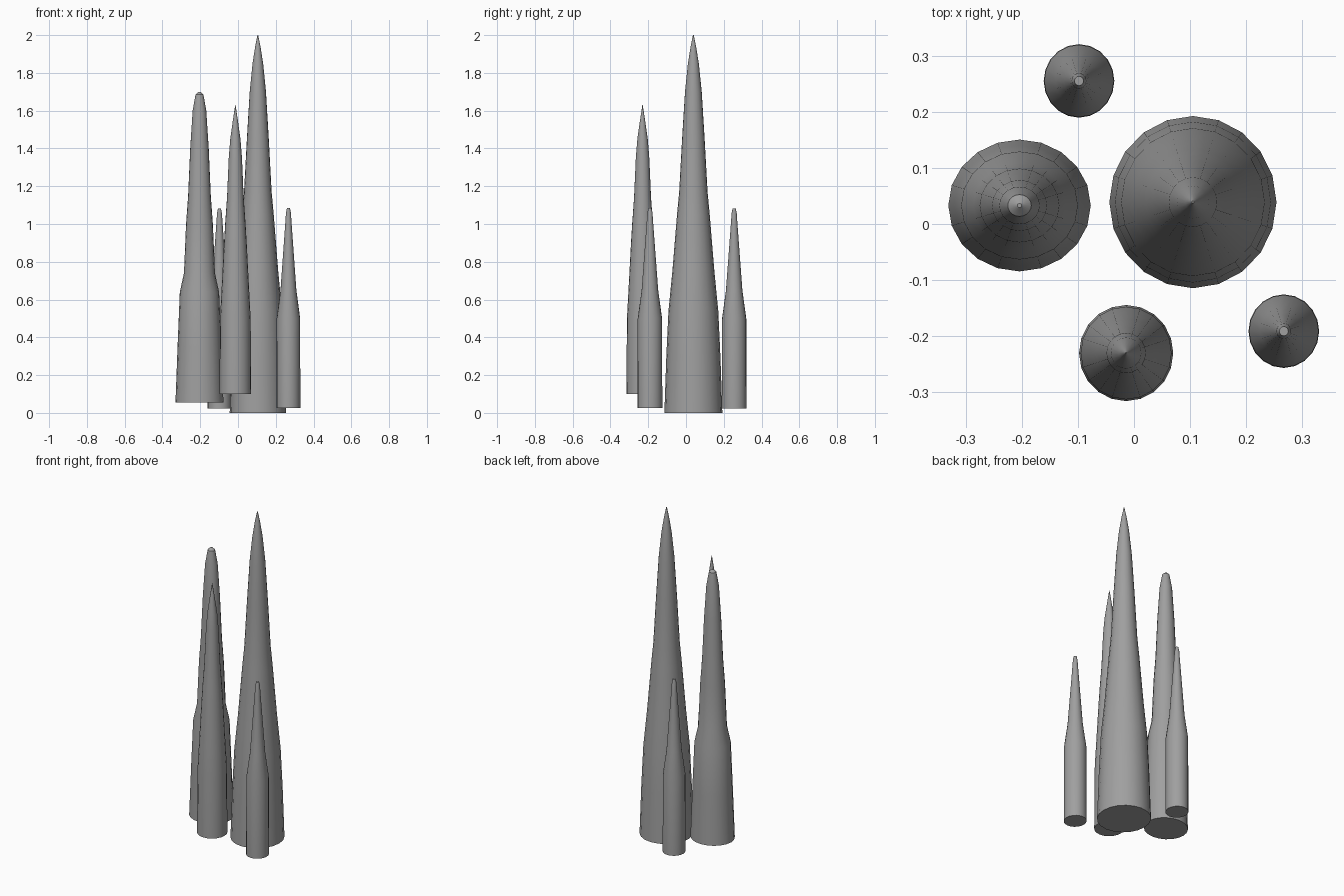
import bpy, bmesh, math

cube = bpy.data.objects.get("Cube")
if cube:
    bpy.data.objects.remove(cube, do_unlink=True)

grey = bpy.data.materials.new("stone_grey")
grey.use_nodes = True
colour = (0.35, 0.35, 0.35, 1)
grey.diffuse_color = colour
grey.node_tree.nodes["Principled BSDF"].inputs["Base Color"].default_value = colour

SIDES = 20


def spire(name, x, y, depth, profile, lift=0):
    """Lathe a (radius, height) profile, stretched along y by depth."""
    bm = bmesh.new()
    rings = []
    for r, z in profile:
        angles = [math.tau * i / SIDES for i in range(SIDES)]
        rings.append([bm.verts.new((r * math.cos(a), r * depth * math.sin(a), z + lift))
                      for a in angles])
    for low, high in zip(rings, rings[1:]):
        for i in range(SIDES):
            j = (i + 1) % SIDES
            bm.faces.new((low[i], low[j], high[j], high[i]))
    # closed base and tip
    bm.faces.new(rings[0][::-1])
    bm.faces.new(rings[-1])
    mesh = bpy.data.meshes.new(name)
    bm.to_mesh(mesh)
    bm.free()
    mesh.materials.append(grey)
    obj = bpy.data.objects.new(name, mesh)
    bpy.context.collection.objects.link(obj)
    obj.location = (x, y, 0)
    bpy.ops.object.select_all(action="DESELECT")
    obj.select_set(True)
    bpy.context.view_layer.objects.active = obj
    bpy.ops.object.shade_smooth_by_angle(angle=math.radians(30))


# Radius and height pairs from base to tip
tall = [(.149, 0), (.139, .3), (.128, .54), (.108, .75), (.092, .95), (.084, 1.05),
        (.073, 1.17), (.058, 1.45), (.043, 1.7), (.028, 1.85), (.014, 1.94), (.002, 2)]
blunt = [(.127, .055), (.116, .35), (.104, .64), (.082, .74), (.071, 1), (.06, 1.15),
         (.049, 1.4), (.036, 1.6), (.021, 1.685), (.004, 1.70)]
slender = [(.084, .1), (.081, .5), (.073, .65), (.060, .9), (.054, 1), (.044, 1.14),
           (.035, 1.35), (.027, 1.45), (.013, 1.55), (.001, 1.63)]
small = [(.063, .027), (.062, .5), (.042, .65), (.027, .86), (.017, 1),
         (.013, 1.06), (.008, 1.085)]

spire("tall_spire", .105, .039, 1.03, tall)
spire("blunt_spire", -.204, .033, .925, blunt)
spire("slender_spire", -.014, -.23, 1.02, slender)
spire("small_spire_front", .267, -.191, 1.04, small)
spire("small_spire_back", -.098, .255, 1.04, small, -.003)
